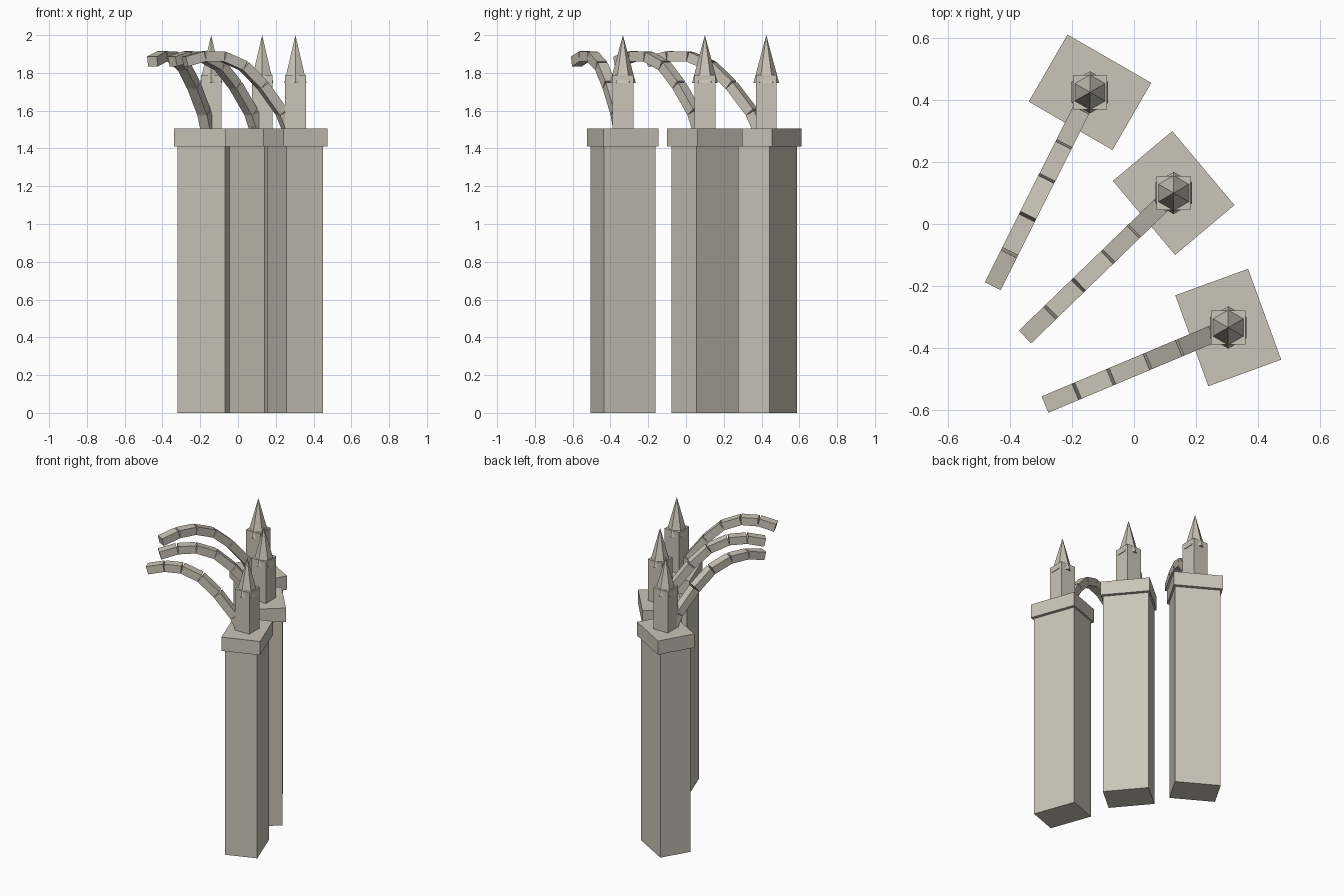
import bpy, bmesh, math
from mathutils import Vector

if "Cube" in bpy.data.objects:
    bpy.data.objects.remove(bpy.data.objects["Cube"])

stone = bpy.data.materials.new("pale_stone")
stone.diffuse_color = (0.59, 0.555, 0.475, 1)
stone.use_nodes = True
stone.node_tree.nodes["Principled BSDF"].inputs["Base Color"].default_value = stone.diffuse_color


def finish(name, bm):
    bmesh.ops.recalc_face_normals(bm, faces=bm.faces[:])
    me = bpy.data.meshes.new(name)
    bm.to_mesh(me)
    bm.free()
    me.materials.append(stone)
    ob = bpy.data.objects.new(name, me)
    bpy.context.collection.objects.link(ob)
    return ob


def box(name, x, y, z0, z1, sx, sy, angle=0.0):
    bm = bmesh.new()
    bmesh.ops.create_cube(bm, size=1)
    for v in bm.verts:
        v.co = Vector((v.co.x * sx, v.co.y * sy, (v.co.z + 0.5) * (z1 - z0)))
    ob = finish(name, bm)
    ob.location = (x, y, z0)
    ob.rotation_euler.z = angle


def spire(name, x, y, z0, z1, r):
    # six-sided point with corners on the y axis
    bm = bmesh.new()
    base = [bm.verts.new((r * math.sin(i * math.pi / 3), r * math.cos(i * math.pi / 3), z0))
            for i in range(6)]
    tip = bm.verts.new((0, 0, z1))
    bm.faces.new(base)
    for i in range(6):
        bm.faces.new((base[i], base[(i + 1) % 6], tip))
    finish(name, bm).location = (x, y, 0)


# Arch centreline: fraction of the reach, height
ARCH = [(0.03, 1.455), (0.121, 1.59), (0.298, 1.735), (0.467, 1.837),
        (0.654, 1.886), (0.831, 1.888), (1.0, 1.86)]
HALF_T, HALF_W, GAP = 0.027, 0.0285, 0.005


def arch(name, x, y, ex, ey):
    # straight stone blocks that meet below and open in a small V on top
    out = Vector((ex - x, ey - y, 0))
    reach = out.length
    out.normalize()
    side = Vector((-out.y, out.x, 0)) * HALF_W
    pts = [Vector((t * reach, z)) for t, z in ARCH]
    dirs = [(b - a).normalized() for a, b in zip(pts, pts[1:])]
    normals = []
    for i in range(len(pts)):
        d = (dirs[max(i - 1, 0)] + dirs[min(i, len(dirs) - 1)]).normalized()
        normals.append(Vector((-d.y, d.x)))
    bm = bmesh.new()
    for i, d in enumerate(dirs):
        a, b, na, nb = pts[i], pts[i + 1], normals[i], normals[i + 1]
        g0 = GAP if i else 0
        g1 = GAP if i < len(dirs) - 1 else 0
        outline = [a - na * HALF_T, b - nb * HALF_T,
                   b + nb * HALF_T - d * g1, a + na * HALF_T + d * g0]
        rings = [[bm.verts.new(Vector((x, y, 0)) + out * p.x + Vector((0, 0, p.y)) + side * s)
                  for p in outline] for s in (-1, 1)]
        bm.faces.new(rings[0])
        bm.faces.new(rings[1])
        for k in range(4):
            n = (k + 1) % 4
            bm.faces.new((rings[0][k], rings[0][n], rings[1][n], rings[1][k]))
    finish(name, bm)


# Pier centre, turn in degrees, free end of the arch
PIERS = [("back", -0.142, 0.425, -30, -0.453, -0.195),
         ("middle", 0.128, 0.10, -50, -0.347, -0.36),
         ("front", 0.304, -0.334, -70, -0.281, -0.58)]

for tag, x, y, deg, ex, ey in PIERS:
    turn = math.radians(deg)
    box(tag + "_pier_shaft", x, y, 0, 1.41, 0.29, 0.208, turn)
    box(tag + "_pier_cap", x, y, 1.41, 1.505, 0.312, 0.25, turn)
    box(tag + "_pinnacle_column", x, y, 1.505, 1.79, 0.11, 0.11)
    spire(tag + "_pinnacle_spire", x, y, 1.747, 2.0, 0.068)
    arch(tag + "_flying_arch", x, y, ex, ey)
